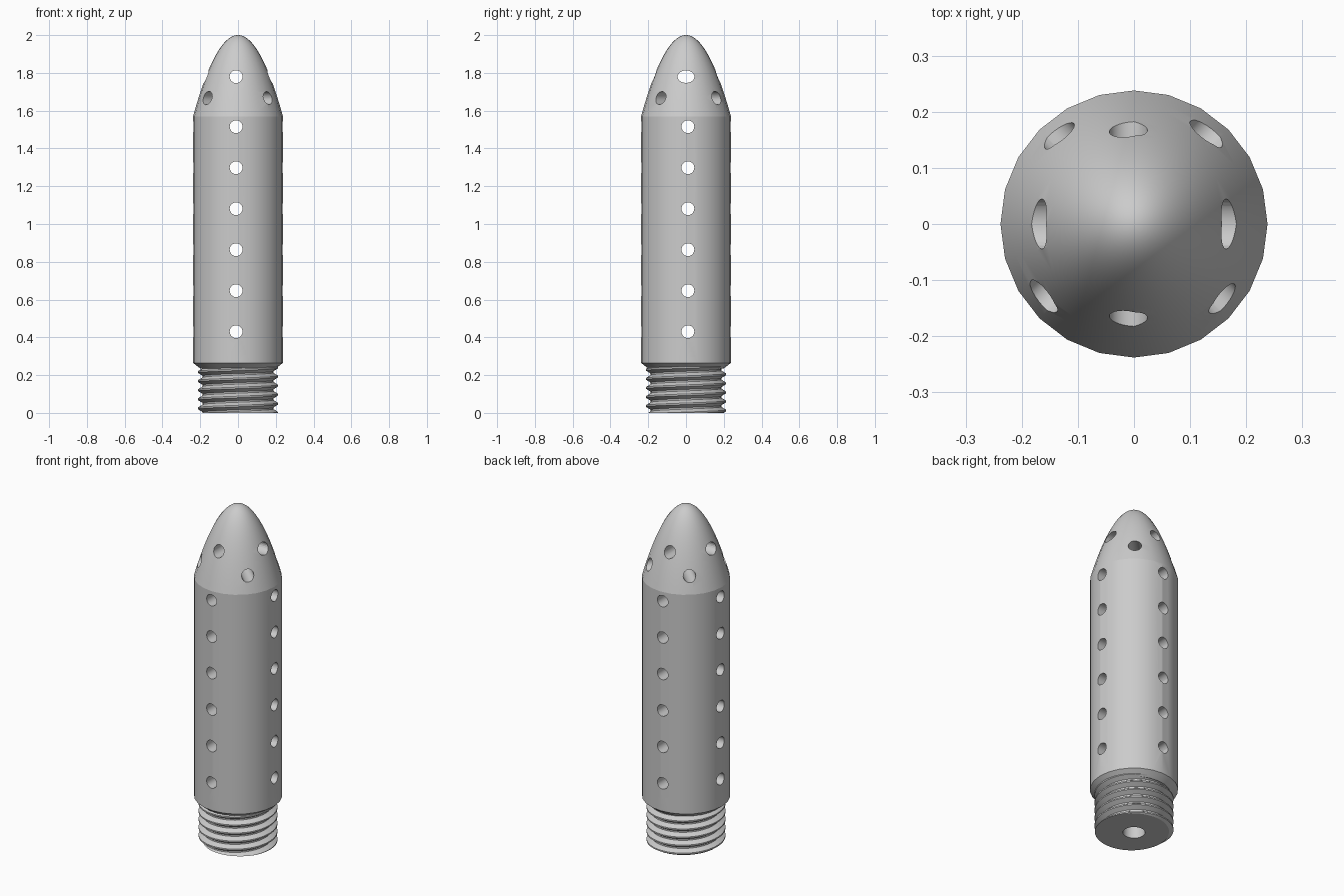
import bpy, bmesh
from math import pi, sin, cos, radians
from mathutils import Matrix, Vector

cube = bpy.data.objects.get("Cube")
if cube:
    bpy.data.objects.remove(cube, do_unlink=True)

grey = bpy.data.materials.new("plain_grey")
grey.use_nodes = True
grey.diffuse_color = (0.6, 0.6, 0.6, 1)
for node in grey.node_tree.nodes:
    if node.type == 'BSDF_PRINCIPLED':
        node.inputs["Base Color"].default_value = (0.6, 0.6, 0.6, 1)


def make_object(name, bm):
    bmesh.ops.recalc_face_normals(bm, faces=bm.faces[:])
    mesh = bpy.data.meshes.new(name)
    bm.to_mesh(mesh)
    bm.free()
    mesh.materials.append(grey)
    obj = bpy.data.objects.new(name, mesh)
    bpy.context.collection.objects.link(obj)
    return obj


def activate(obj):
    bpy.ops.object.select_all(action='DESELECT')
    obj.select_set(True)
    bpy.context.view_layer.objects.active = obj


def drill(obj, centre, direction, radius, length, stretch=1.0):
    """Cut a round or sideways stretched hole, centred on a point."""
    bm = bmesh.new()
    bmesh.ops.create_cone(bm, cap_ends=True, segments=24, radius1=radius,
                          radius2=radius, depth=length)
    turn = Vector(direction).to_track_quat('Z', 'Y').to_matrix().to_4x4()
    bmesh.ops.transform(bm, verts=bm.verts[:], matrix=Matrix.Translation(centre)
                        @ Matrix.Diagonal((1, stretch, 1, 1)) @ turn)
    cutter = make_object("hole_cutter", bm)
    cutter.hide_render = True
    activate(obj)
    mod = obj.modifiers.new("hole", 'BOOLEAN')
    mod.operation = 'DIFFERENCE'
    mod.solver = 'EXACT'
    mod.object = cutter
    bpy.ops.object.modifier_apply(modifier=mod.name)
    bpy.data.objects.remove(cutter, do_unlink=True)


# Body: straight tube with a chamfered foot and a parabolic nose
R, NOSE_Z, TOP = 0.238, 1.57, 2.0
profile = [(0, 0.235), (0.2, 0.235), (R, 0.265)]
steps = 24
for i in range(steps, -1, -1):
    t = i / steps
    profile.append((R * t, TOP - (TOP - NOSE_Z) * t * t))
bm = bmesh.new()
points = [bm.verts.new((r, 0, z)) for r, z in profile]
edges = [bm.edges.new(pair) for pair in zip(points, points[1:])]
bmesh.ops.spin(bm, geom=points + edges, cent=(0, 0, 0), axis=(0, 0, 1),
               angle=2 * pi, steps=24)
bmesh.ops.remove_doubles(bm, verts=bm.verts[:], dist=0.0001)
body = make_object("body", bm)

# Threaded neck: helical surface trimmed flat at both ends
PITCH, SIDES, TURNS = 0.048, 48, 9
section = [(-0.004, 0.213), (0.004, 0.213), (0.02, 0.187), (0.028, 0.187)]
bm = bmesh.new()
columns = []
for j in range(SIDES):
    a = 2 * pi * j / SIDES
    column = []
    for turn in range(-2, TURNS):
        for dz, r in section:
            z = PITCH * (turn + j / SIDES) + dz + 0.00037
            column.append(bm.verts.new((r * cos(a), r * sin(a), z)))
    columns.append(column)
for j in range(SIDES):
    here, there = columns[j], columns[(j + 1) % SIDES]
    shift = len(section) if j == SIDES - 1 else 0
    for k in range(len(here) - 1 - shift):
        bm.faces.new((here[k], there[k + shift],
                      there[k + shift + 1], here[k + 1]))
for height, up in ((0, -1), (0.245, 1)):
    bmesh.ops.bisect_plane(bm, geom=bm.verts[:] + bm.edges[:] + bm.faces[:],
                           plane_co=(0, 0, height), plane_no=(0, 0, up),
                           clear_outer=True)
    rim = [e for e in bm.edges if e.is_boundary
           and all(abs(v.co.z - height) < 0.0001 for v in e.verts)]
    bmesh.ops.edgeloop_fill(bm, edges=rim)
neck = make_object("threaded_neck", bm)

# Central bore, open at the bottom
for part in (body, neck):
    drill(part, (0, 0, 0.85), (0, 0, 1), 0.06, 1.9)

# Rows of cross holes through the tube
for row in range(6):
    z = 0.43 + 0.217 * row
    drill(body, (-0.01, 0, z), (0, 1, 0), 0.034, 1)
    drill(body, (0, 0.01, z), (1, 0, 0), 0.034, 1)

# Nose holes: two straight and two diagonal
drill(body, (-0.01, 0, 1.78), (0, 1, 0), 0.034, 1)
drill(body, (0, 0, 1.78), (1, 0, 0), 0.033, 1, 1.35)
drill(body, (0.011, 0.013, 1.667), (1, -1, 0), 0.034, 1)
drill(body, (-0.015, 0.017, 1.667), (1, 1, 0), 0.036, 1)

for part in (body, neck):
    activate(part)
    bpy.ops.object.shade_smooth_by_angle(angle=radians(15.35))
